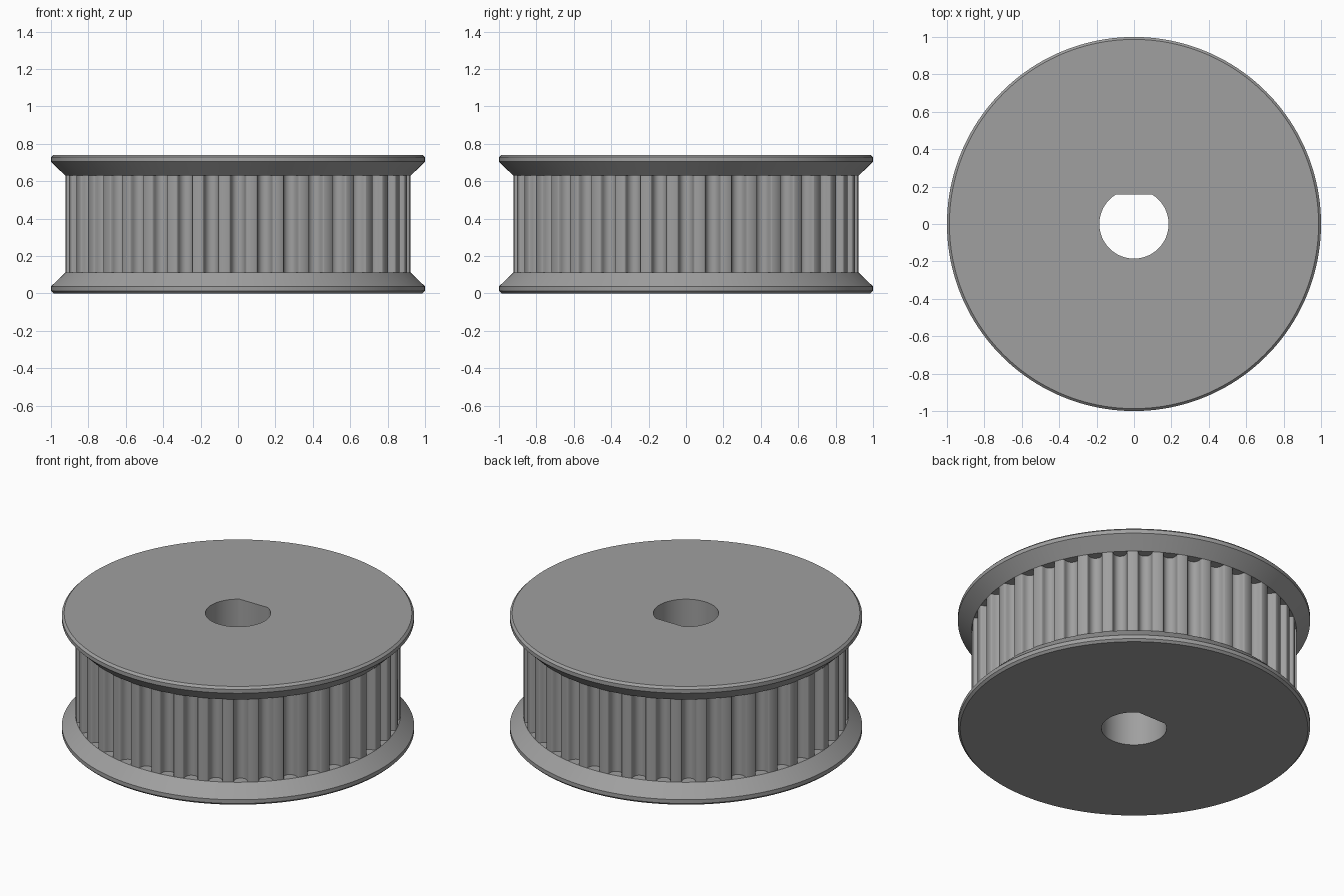
import bpy, bmesh, math

if "Cube" in bpy.data.objects:
    bpy.data.objects.remove(bpy.data.objects["Cube"])

HEIGHT = 0.741
FLANGE = 0.111          # flange thickness at the toothed rim
RIM = 0.924             # radius over the teeth
TEETH = 40
BORE, FLAT = 0.185, 0.157
MM = 1 / 13.5           # groove profile is given in millimetres

grey = bpy.data.materials.new("machined_grey")
grey.diffuse_color = (0.35, 0.35, 0.35, 1)
grey.use_nodes = True
grey.node_tree.nodes["Principled BSDF"].inputs["Base Color"].default_value = grey.diffuse_color


def make_object(name, bm):
    bmesh.ops.recalc_face_normals(bm, faces=bm.faces)
    mesh = bpy.data.meshes.new(name)
    bm.to_mesh(mesh)
    bm.free()
    obj = bpy.data.objects.new(name, mesh)
    bpy.context.collection.objects.link(obj)
    mesh.materials.append(grey)
    return obj


def prism(bm, outline, z0, z1):
    """Extrude a closed 2D outline between two heights."""
    low = [bm.verts.new((x, y, z0)) for x, y in outline]
    high = [bm.verts.new((x, y, z1)) for x, y in outline]
    bm.faces.new(low[::-1])
    bm.faces.new(high)
    for i in range(len(low)):
        j = (i + 1) % len(low)
        bm.faces.new((low[i], low[j], high[j], high[i]))


def lathe(bm, profile, segments):
    """Revolve (radius, z) points into a closed solid with flat ends."""
    rings = []
    for r, z in profile:
        rings.append([bm.verts.new((r * math.cos(2 * math.pi * i / segments),
                                    r * math.sin(2 * math.pi * i / segments), z))
                      for i in range(segments)])
    for a, b in zip(rings, rings[1:]):
        for i in range(segments):
            j = (i + 1) % segments
            bm.faces.new((a[i], a[j], b[j], b[i]))
    bm.faces.new(rings[0][::-1])
    bm.faces.new(rings[-1])


# Pulley blank: two chamfered flanges with sloped inner sides and a plain rim
half = [(0.987, 0), (1.0, 0.013), (1.0, 0.037), (RIM, FLANGE)]
bm = bmesh.new()
lathe(bm, half + [(r, HEIGHT - z) for r, z in reversed(half)], 160)
pulley = make_object("toothed_pulley", bm)

# Groove cutters: rounded belt-tooth profile repeated round the rim
side = [(0.67, -0.3), (0.67, 0.0), (0.59, 0.04), (0.54, 0.12), (0.51, 0.3),
        (0.44, 0.5), (0.31, 0.65), (0.16, 0.73)]
groove = side + [(0, 0.75)] + [(-w, d) for w, d in reversed(side)]
bm = bmesh.new()
for k in range(TEETH):
    a = 2 * math.pi * k / TEETH
    c, s = math.cos(a), math.sin(a)
    pts = [(RIM - d * MM, w * MM) for w, d in groove]
    prism(bm, [(r * c - t * s, r * s + t * c) for r, t in pts],
          FLANGE, HEIGHT - FLANGE)
grooves = make_object("groove_cutter", bm)

# Bore cutter: round shaft hole with a flat towards the back
start = math.asin(FLAT / BORE)
sweep = math.pi + 2 * start
bm = bmesh.new()
prism(bm, [(BORE * math.cos(start - sweep * i / 80),
            BORE * math.sin(start - sweep * i / 80)) for i in range(81)],
      -0.1, HEIGHT + 0.1)
bore = make_object("bore_cutter", bm)

# Cut the grooves and the bore, then smooth the curved surfaces
bpy.context.view_layer.objects.active = pulley
for cutter in (grooves, bore):
    cutter.hide_render = True
    mod = pulley.modifiers.new("cut", 'BOOLEAN')
    mod.operation = 'DIFFERENCE'
    mod.solver = 'EXACT'
    mod.object = cutter
    bpy.ops.object.modifier_apply(modifier=mod.name)
    bpy.data.objects.remove(cutter)

bpy.ops.object.select_all(action='DESELECT')
pulley.select_set(True)
bpy.ops.object.shade_smooth_by_angle(angle=math.radians(35))
